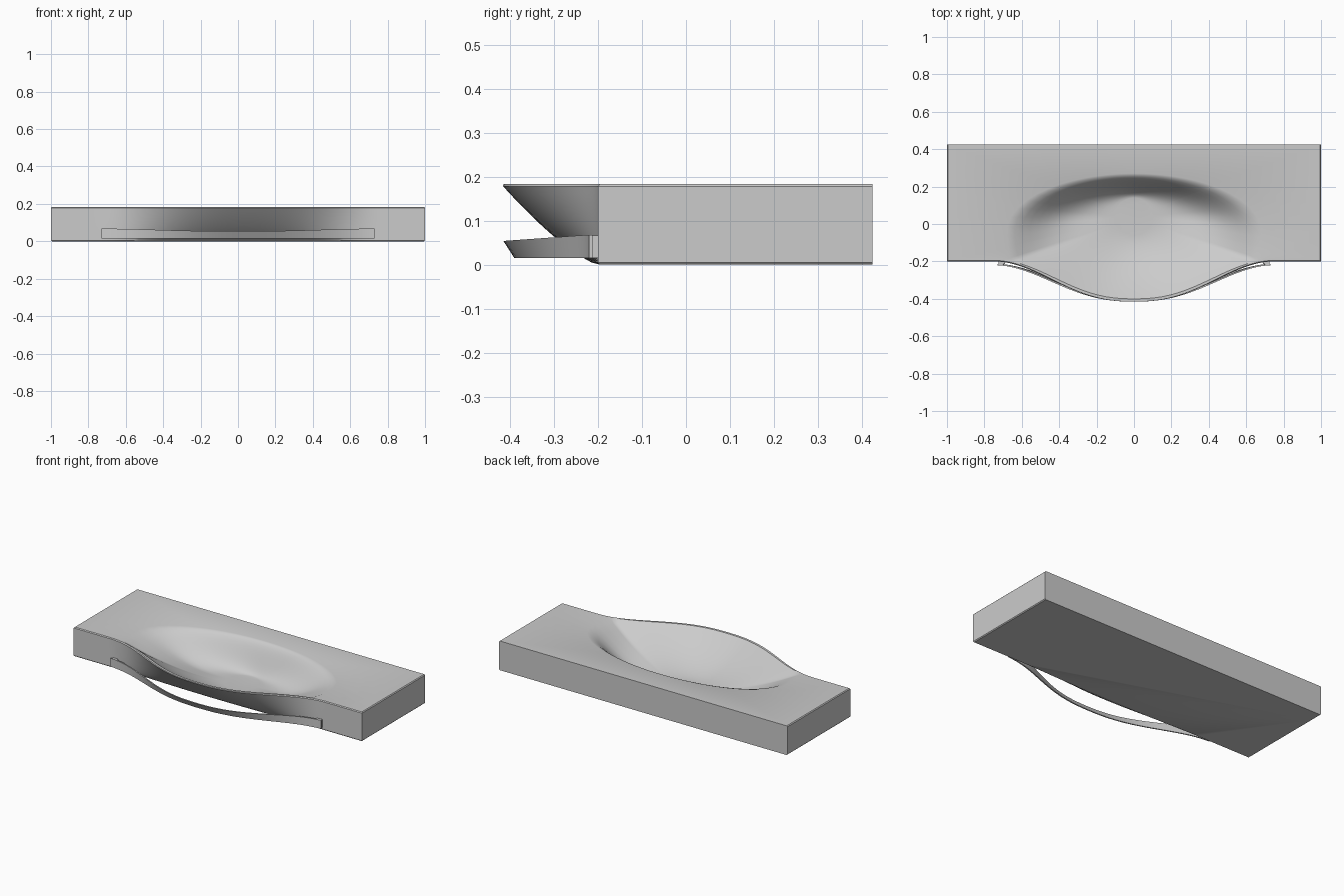
import bpy, bmesh, math
from mathutils import Vector

if "Cube" in bpy.data.objects:
    bpy.data.objects.remove(bpy.data.objects["Cube"], do_unlink=True)

H, FRONT, BACK, BULGE = 0.183, -0.2, 0.424, 0.22
DRAIN = Vector((0, 0.04))
DRAIN_R = 0.1

grey = bpy.data.materials.new("light_grey")
grey.use_nodes = True
grey.diffuse_color = (0.6, 0.6, 0.6, 1)
grey.node_tree.nodes["Principled BSDF"].inputs["Base Color"].default_value = (0.6, 0.6, 0.6, 1)


def swell(x):
    """Bell curve of the bowed front, 1 in the middle and 0 at the sides."""
    u = min(1, abs(x) / 0.75)
    return math.cos(math.pi / 2 * u ** 1.2) ** 2


def loft(name, rings, closed_path=False, angle=35):
    """Skin equal-length rings and cap both ends."""
    bm = bmesh.new()
    loops = [[bm.verts.new(p) for p in ring] for ring in rings]
    for a, b in zip(loops, loops[1:]):
        for i in range(len(a)):
            j = (i + 1) % len(a)
            bm.faces.new((a[i], a[j], b[j], b[i]))
    bm.faces.new(loops[0])
    bm.faces.new(loops[-1])
    bmesh.ops.recalc_face_normals(bm, faces=bm.faces)
    mesh = bpy.data.meshes.new(name)
    bm.to_mesh(mesh)
    bm.free()
    mesh.materials.append(grey)
    ob = bpy.data.objects.new(name, mesh)
    bpy.context.collection.objects.link(ob)
    bpy.ops.object.select_all(action="DESELECT")
    ob.select_set(True)
    bpy.context.view_layer.objects.active = ob
    bpy.ops.object.shade_smooth_by_angle(angle=math.radians(angle))
    return ob


# Plan outline of the slab: each point is (x, y, amount of front bulge)
def span(a, b, n):
    return [a + (b - a) * i / n for i in range(n)]


outline = [(x, FRONT, swell(x)) for x in span(-1, 1, 64)]
outline += [(1, y, 0) for y in span(FRONT, BACK, 8)]
outline += [(x, BACK, 0) for x in span(1, -1, 64)]
outline += [(-1, y, 0) for y in span(BACK, FRONT, 8)]


def wall_ring(z, inset=0.0):
    """Outline at one height; the bulge shrinks towards the underside."""
    g = max(0, z / H) ** 0.75
    ring = []
    for x, y, f in outline:
        yy = y - BULGE * f * g
        if y == FRONT:
            yy += inset
        ring.append((x * (1 - inset), yy, z))
    return ring


def in_rim(p):
    ry = 0.31 if p.y > -0.04 else 0.6
    return (p.x / 0.68) ** 2 + ((p.y + 0.04) / ry) ** 2 < 1


def rim_distance(d, limit):
    lo, hi = 0.0, limit
    for _ in range(24):
        mid = (lo + hi) / 2
        if in_rim(DRAIN + d * mid):
            lo = mid
        else:
            hi = mid
    return lo


# Rays from the drain to the slab outline give the basin's direction and reach
rays = []
for x, y, z in wall_ring(H):
    v = Vector((x, y)) - DRAIN
    d = v.normalized()
    rays.append((d, rim_distance(d, v.length - 0.02)))


def basin_ring(t):
    """Ring between the drain (t = 0) and the rim (t = 1)."""
    ring = []
    for d, reach in rays:
        p = DRAIN + d * (DRAIN_R + (reach - DRAIN_R) * t)
        u = t ** (1 + 0.8 * (1 - max(0, d.y)))
        steep = u * u * (3 - 2 * u)
        w = min(1, max(0, -d.y * 3))
        rise = steep * (1 - w) + t ** 1.7 * w
        ring.append((p.x, p.y, 0.01 + (H - 0.01) * rise))
    return ring


# Washbasin slab: underside, bowed walls, softened edges, top and bowl
rings = [wall_ring(0, 0.005), wall_ring(0.005)]
rings += [wall_ring(0.005 + (H - 0.01) * i / 10) for i in range(1, 11)]
rings.append(wall_ring(H, 0.005))
rings += [basin_ring(1 - i / 14) for i in range(15)]
loft("washbasin", rings)

# Towel rail: thin tilted band bowing out under the front edge
rail = []
for i in range(61):
    x = -0.73 + 1.46 * i / 60
    f = swell(x)
    top, low = -0.22 - 0.195 * f, -0.22 - 0.17 * f
    zt = 0.068 - 0.014 * f
    rail.append([(x, low, 0.015), (x, top, zt),
                 (x, top + 0.008, zt), (x, low + 0.008, 0.015)])
loft("towel_rail", rail)

# Rail mounts joining the rail ends to the slab
for side, label in ((1, "left"), (-1, "right")):
    loft(label + "_rail_mount", [[(side * x, -0.215, 0.015), (side * x, -0.215, 0.066),
                                  (side * x, -0.198, 0.066), (side * x, -0.198, 0.015)]
                                 for x in (0.69, 0.725)])
